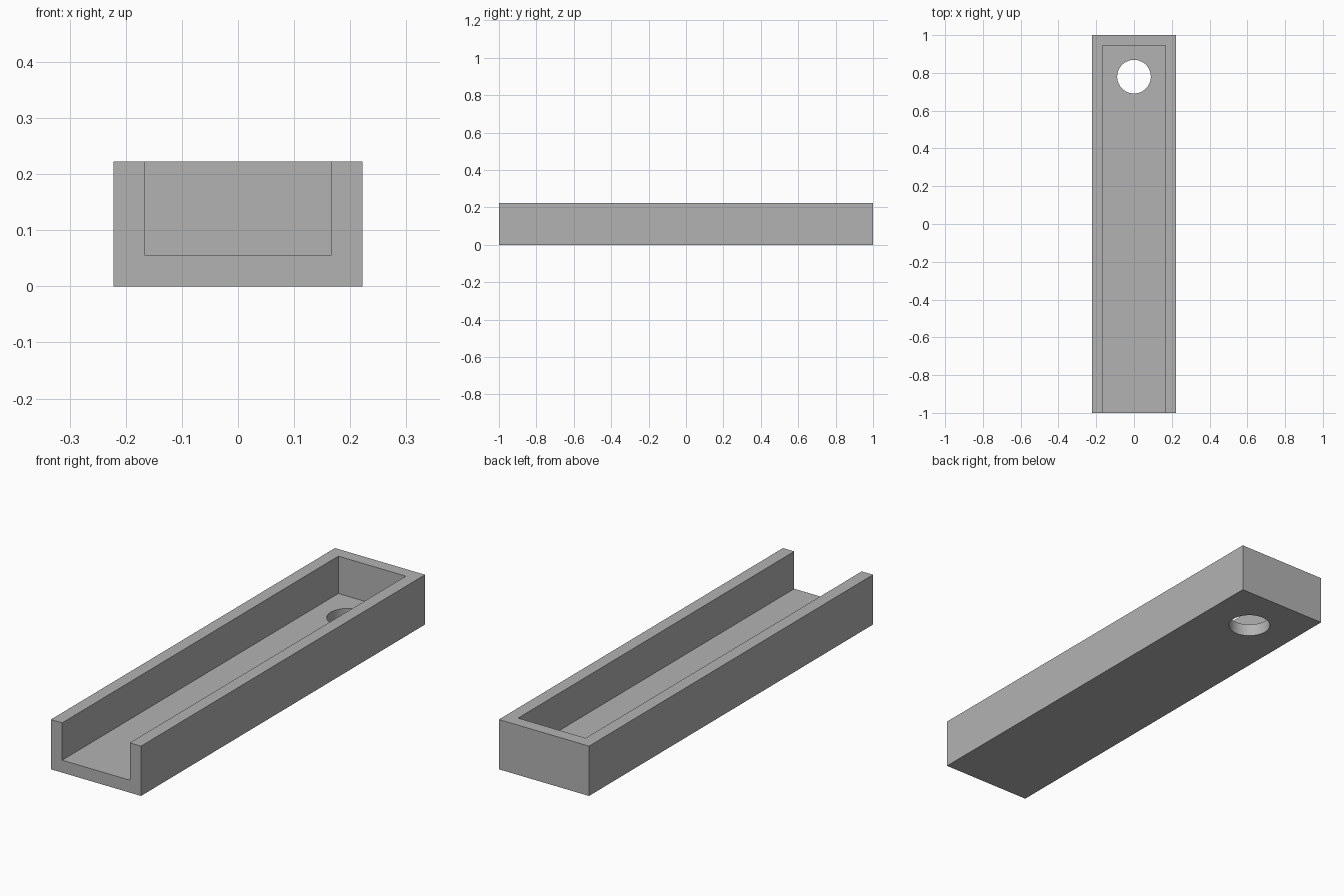
import bpy
import math

cube = bpy.data.objects.get("Cube")
if cube:
    bpy.data.objects.remove(cube, do_unlink=True)

WIDTH, LENGTH, HEIGHT = 0.444, 2.0, 0.222
WALL = 0.0555
HOLE_RADIUS, HOLE_Y = 0.089, 0.78

grey = bpy.data.materials.new("light grey")
grey.use_nodes = True
colour = (0.45, 0.45, 0.45, 1.0)
grey.diffuse_color = colour
grey.node_tree.nodes["Principled BSDF"].inputs["Base Color"].default_value = colour


def box(name, low, high):
    """Box between two opposite corners."""
    centre = [(a + b) / 2 for a, b in zip(low, high)]
    bpy.ops.mesh.primitive_cube_add(size=1, location=centre)
    obj = bpy.context.object
    obj.name = name
    obj.scale = [b - a for a, b in zip(low, high)]
    bpy.ops.object.transform_apply(location=True, rotation=False, scale=True)
    obj.data.materials.append(grey)
    return obj


def cut(target, cutter):
    """Subtract the cutter, then discard it."""
    cutter.hide_render = True
    mod = target.modifiers.new("cut", "BOOLEAN")
    mod.operation = "DIFFERENCE"
    mod.solver = "EXACT"
    mod.object = cutter
    bpy.context.view_layer.objects.active = target
    bpy.ops.object.modifier_apply(modifier=mod.name)
    bpy.data.objects.remove(cutter, do_unlink=True)


# Solid tray body
half_w, half_l = WIDTH / 2, LENGTH / 2
tray = box("open_ended_tray", (-half_w, -half_l, 0), (half_w, half_l, HEIGHT))

# Channel, open at the top and front, closed at the back
channel = box("channel_cutter",
              (-half_w + WALL, -half_l - WALL, WALL),
              (half_w - WALL, half_l - WALL, HEIGHT + WALL))
cut(tray, channel)

# Round hole through the floor near the back
bpy.ops.mesh.primitive_cylinder_add(vertices=64, radius=HOLE_RADIUS,
                                    depth=WALL * 3, location=(0, HOLE_Y, WALL / 2))
hole = bpy.context.object
hole.name = "hole_cutter"
hole.data.materials.append(grey)
cut(tray, hole)

# Smooth the hole wall, keep the box edges sharp
bpy.ops.object.select_all(action="DESELECT")
tray.select_set(True)
bpy.context.view_layer.objects.active = tray
bpy.ops.object.shade_smooth_by_angle(angle=math.radians(30))
